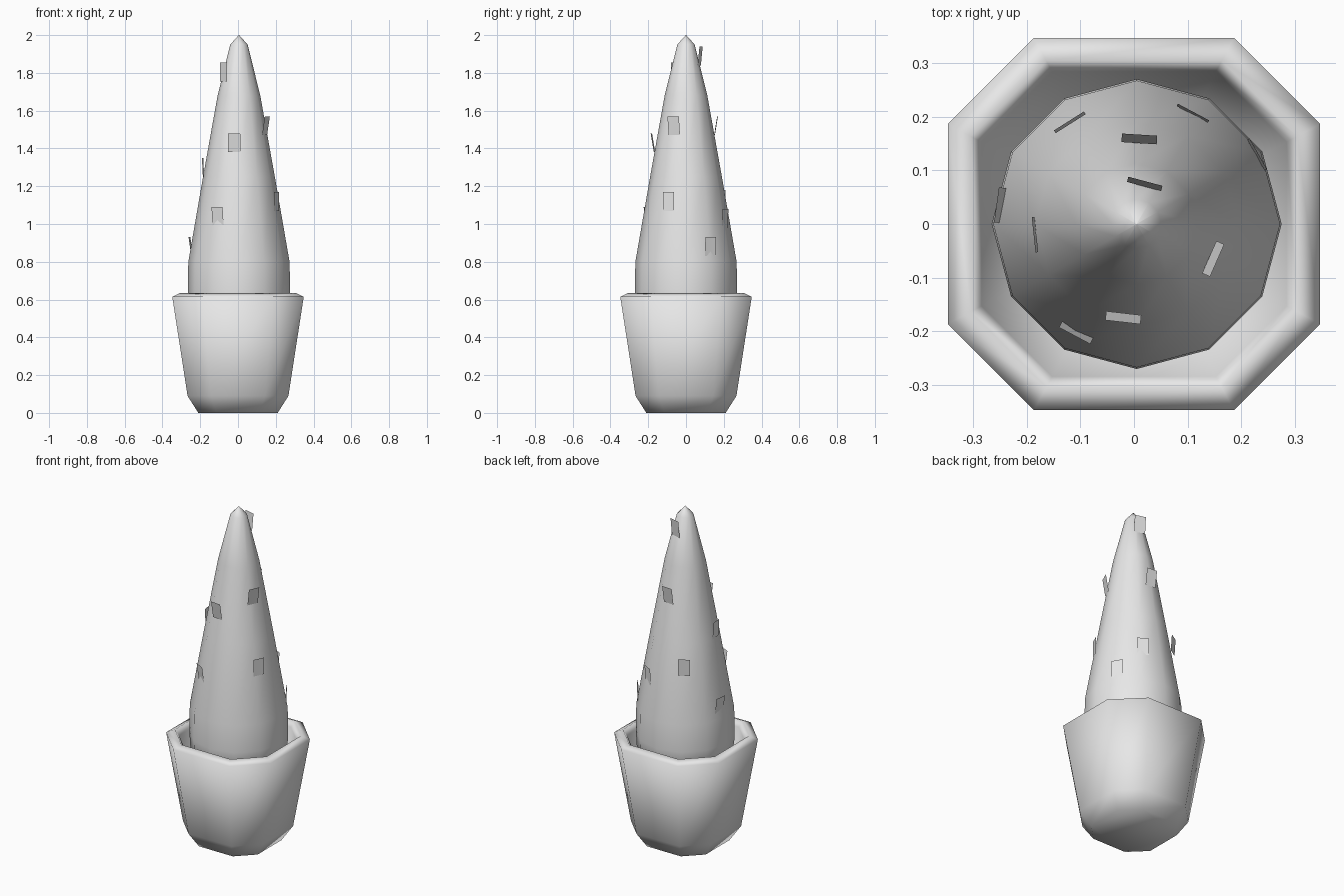
import bpy, math
from mathutils import Vector

cube = bpy.data.objects.get("Cube")
if cube:
    bpy.data.objects.remove(cube)

grey = bpy.data.materials.new("light grey")
grey.use_nodes = True
grey.diffuse_color = (0.8, 0.8, 0.8, 1)
grey.node_tree.nodes["Principled BSDF"].inputs["Base Color"].default_value = grey.diffuse_color


def make_object(name, verts, faces, smooth=True):
    mesh = bpy.data.meshes.new(name)
    mesh.from_pydata(verts, [], faces)
    mesh.materials.append(grey)
    mesh.update()
    for poly in mesh.polygons:
        poly.use_smooth = smooth
    obj = bpy.data.objects.new(name, mesh)
    bpy.context.collection.objects.link(obj)
    return obj


def loft(name, rings):
    """Skin a stack of equal rings, capping both ends."""
    count = len(rings[0])
    verts = [v for ring in rings for v in ring]
    faces = [tuple(reversed(range(count)))]
    for level in range(len(rings) - 1):
        a, b = level * count, (level + 1) * count
        for i in range(count):
            j = (i + 1) % count
            faces.append((a + i, a + j, b + j, b + i))
    faces.append(tuple(range(len(verts) - count, len(verts))))
    return make_object(name, verts, faces)


def octagon(half, z):
    """Square ring with chamfered corners."""
    c = half * 0.537
    quarter = [(half, -c), (half, c)]
    ring = []
    for turn in range(4):
        for x, y in quarter:
            ring.append((x, y, z))
        quarter = [(-y, x) for x, y in quarter]
    return ring


def circle(radius, z):
    steps = [math.tau * i / 12 for i in range(12)]
    return [(0.005 + radius * math.cos(a), radius * math.sin(a), z) for a in steps]


# Pot: outer wall, rounded lip, then the inner wall down to the floor
pot_profile = [(0.21, 0), (0.267, 0.09), (0.348, 0.615), (0.305, 0.635),
               (0.285, 0.6), (0.21, 0.12)]
loft("pot", [octagon(h, z) for h, z in pot_profile])

# Cactus body
body_profile = [(0.26, 0.45), (0.271, 0.64), (0.268, 0.8), (0.19, 1.25),
                (0.113, 1.68), (0.046, 1.95), (0.001, 2)]
loft("cactus_body", [circle(r, z) for r, z in body_profile])

# Spines: thin plates facing outwards, as (x, y, top height, outward lean)
spines = [
    (-0.12, 0.19, 1.18, 0.006), (0.11, 0.207, 1.08, 0.005),
    (0.01, 0.159, 1.57, 0.016), (0.02, 0.075, 1.94, 0.01),
    (0.23, 0.13, 0.93, 0.005), (-0.25, 0.035, 0.93, 0.014),
    (-0.185, -0.02, 1.35, 0.005), (-0.076, -0.052, 1.855, 0),
    (0.148, -0.065, 1.57, 0.016), (0.204, -0.093, 1.17, 0),
    (-0.02, -0.175, 1.48, 0.017), (-0.108, -0.203, 1.09, 0.013),
]
WIDTH, HEIGHT = 0.066, 0.1
for number, (x, y, top, lean) in enumerate(spines, 1):
    centre = Vector((x, y, top - HEIGHT / 2))
    out = Vector((x, y, 0)).normalized()
    side = Vector((-out.y, out.x, 0)) * WIDTH / 2
    rise = out * lean / 2 + Vector((0, 0, HEIGHT / 2))
    corners = [centre - side - rise, centre + side - rise,
               centre + side + rise, centre - side + rise]
    make_object(f"spine_{number}", corners, [(0, 1, 2, 3)], smooth=False)
